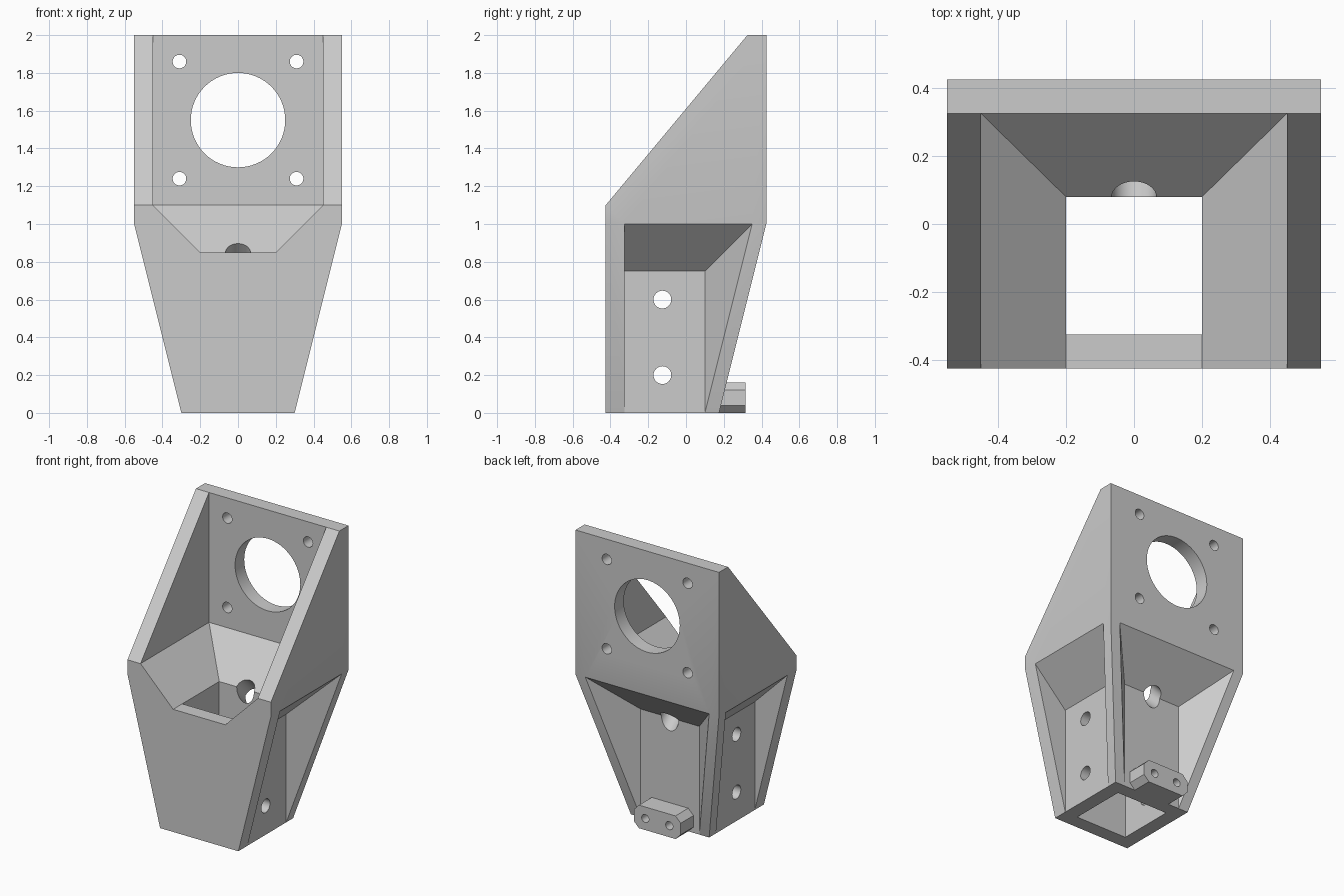
import bpy, bmesh, math
from mathutils import Matrix, Vector

cube = bpy.data.objects.get("Cube")
if cube:
    bpy.data.objects.remove(cube, do_unlink=True)

grey = bpy.data.materials.new("light grey plastic")
grey.use_nodes = True
grey.diffuse_color = (0.6, 0.6, 0.6, 1)
grey.node_tree.nodes["Principled BSDF"].inputs["Base Color"].default_value = (0.6, 0.6, 0.6, 1)


def add_object(name, bm):
    bmesh.ops.recalc_face_normals(bm, faces=bm.faces)
    mesh = bpy.data.meshes.new(name)
    bm.to_mesh(mesh)
    bm.free()
    mesh.materials.append(grey)
    obj = bpy.data.objects.new(name, mesh)
    bpy.context.collection.objects.link(obj)
    return obj


def hull(name, points):
    """Convex solid around the given points."""
    bm = bmesh.new()
    for p in points:
        bm.verts.new(p)
    bmesh.ops.convex_hull(bm, input=bm.verts)
    bmesh.ops.dissolve_limit(bm, angle_limit=0.01, verts=bm.verts, edges=bm.edges)
    return add_object(name, bm)


def rect(half_x, y0, y1, z):
    return [(x, y, z) for x in (-half_x, half_x) for y in (y0, y1)]


def drill(center, direction, radius, length, segments=32):
    """Cylindrical cutter centred on a point."""
    bm = bmesh.new()
    turn = Vector((0, 0, 1)).rotation_difference(Vector(direction)).to_matrix().to_4x4()
    bmesh.ops.create_cone(bm, cap_ends=True, segments=segments, radius1=radius,
                          radius2=radius, depth=length,
                          matrix=Matrix.Translation(center) @ turn)
    return add_object("drill_cutter", bm)


def cut(obj, cutters):
    bpy.context.view_layer.objects.active = obj
    for c in cutters:
        mod = obj.modifiers.new("cut", "BOOLEAN")
        mod.operation = "DIFFERENCE"
        mod.solver = "EXACT"
        mod.object = c
        bpy.ops.object.modifier_apply(modifier=mod.name)
        bpy.data.objects.remove(c, do_unlink=True)


def finish(obj):
    bpy.ops.object.select_all(action="DESELECT")
    obj.select_set(True)
    bpy.context.view_layer.objects.active = obj
    bpy.ops.object.shade_smooth_by_angle(angle=math.radians(20))


# Outer body: tapered foot, straight hopper, sloping top
body = hull("hopper_body",
            rect(0.3, -0.425, 0.175, 0) + rect(0.55, -0.425, 0.425, 1)
            + rect(0.55, -0.425, 0.425, 1.1) + rect(0.55, 0.325, 0.425, 2))

# Hopper cavity with funnel, and the square chute below it
cutters = [
    hull("funnel_cutter", rect(0.2, -0.9, 0.08, 0.85) + rect(0.45, -0.9, 0.325, 1.1)
         + rect(0.45, -0.9, 0.325, 2.5)),
    hull("chute_cutter", rect(0.2, -0.325, 0.08, -0.2) + rect(0.2, -0.325, 0.08, 0.9)),
]

# Side pockets, leaving the front flange and the diagonal back ribs
for side in (-1, 1):
    cutters.append(hull("side_pocket_cutter", [
        (side * (0.3 + d), y, z) for d in (0, 0.4)
        for y in (-0.325, 0.1 + d) for z in (-0.2, 0.75 + d)]))

# Back pocket between the ribs
cutters.append(hull("back_pocket_cutter", [
    (s * (0.225 + d), 0.175 + d, z) for d in (0, 0.4)
    for s in (-1, 1) for z in (-0.2, 0.75 + d)]))

# Large opening and four screw holes in the back plate
cutters.append(drill((0, 0.4, 1.55), (0, 1, 0), 0.25, 0.4, 64))
for x in (-0.31, 0.31):
    for z in (1.24, 1.86):
        cutters.append(drill((x, 0.4, z), (0, 1, 0), 0.036, 0.4))

# Holes through both chute sides
for z in (0.2, 0.6):
    cutters.append(drill((0, -0.125, z), (1, 0, 0), 0.047, 1.5))

# Slanted cable hole through the back funnel corner
cutters.append(drill((0, 0.128, 0.8), (0, 1, -1), 0.066, 0.4))

cut(body, cutters)
finish(body)

# Chamfered lug at the back of the foot with two holes
lug = hull("back_lug", [
    (s * x, y, z) for s in (-1, 1) for y in (0.14, 0.315)
    for x, z in ((0.14, 0), (0.18, 0.04), (0.18, 0.12), (0.14, 0.16))])
cut(lug, [drill((x, 0.29, 0.08), (0, 1, 0), 0.028, 0.22) for x in (-0.092, 0.092)])
finish(lug)
